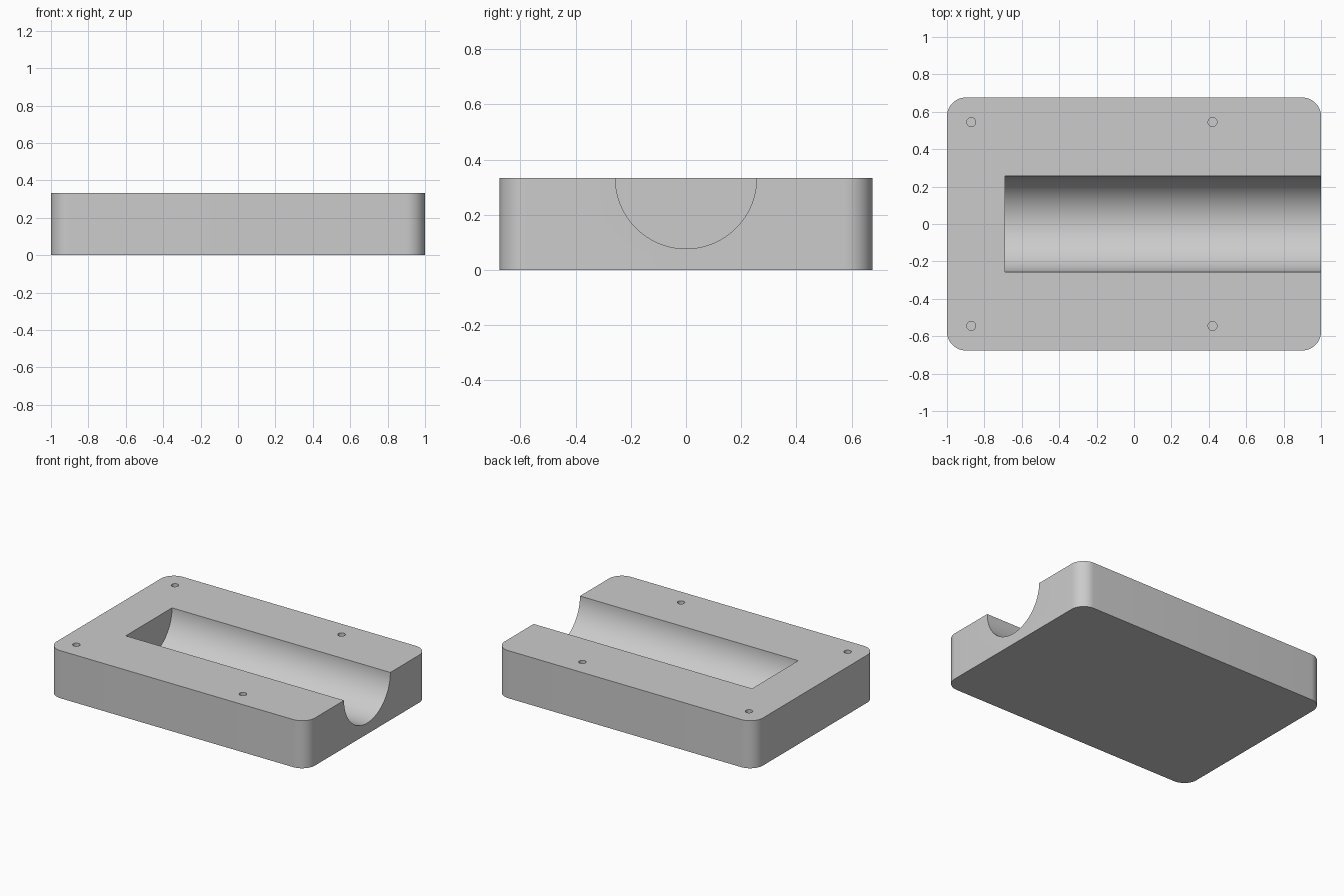
import bpy, bmesh
from math import radians
from mathutils import Matrix, Vector

if "Cube" in bpy.data.objects:
    bpy.data.objects.remove(bpy.data.objects["Cube"], do_unlink=True)

LENGTH, WIDTH, HEIGHT = 2.0, 1.352, 0.333
CORNER = 0.1
CHANNEL_R, CHANNEL_START = 0.256, -0.69
HOLE_R, HOLE_DEPTH = 0.024, 0.2

grey = bpy.data.materials.new("plain grey")
grey.use_nodes = True
colour = (0.6, 0.6, 0.6, 1)
grey.diffuse_color = colour
grey.node_tree.nodes["Principled BSDF"].inputs["Base Color"].default_value = colour


def make_object(name, bm):
    mesh = bpy.data.meshes.new(name)
    bm.to_mesh(mesh)
    bm.free()
    mesh.materials.append(grey)
    obj = bpy.data.objects.new(name, mesh)
    bpy.context.collection.objects.link(obj)
    return obj


def cylinder(name, radius, depth, sides, location, along_x=False):
    bm = bmesh.new()
    turn = Matrix.Rotation(radians(90), 4, "Y") if along_x else Matrix()
    bmesh.ops.create_cone(bm, cap_ends=True, segments=sides, radius1=radius,
                          radius2=radius, depth=depth,
                          matrix=Matrix.Translation(location) @ turn)
    obj = make_object(name, bm)
    obj.hide_render = True
    return obj


# Block with rounded upright corners
bm = bmesh.new()
bmesh.ops.create_cube(bm, size=1)
bmesh.ops.scale(bm, vec=(LENGTH, WIDTH, HEIGHT), verts=bm.verts)
bmesh.ops.translate(bm, vec=(0, 0, HEIGHT / 2), verts=bm.verts)
upright = [e for e in bm.edges
           if abs(e.verts[0].co.z - e.verts[1].co.z) > HEIGHT / 2]
bmesh.ops.bevel(bm, geom=upright, offset=CORNER, segments=12, profile=0.5,
                affect="EDGES")
block = make_object("cradle_block", bm)

# Half-round channel, open at the right-hand end of the block
channel_end = LENGTH / 2 + 0.2
cutters = [cylinder("channel_cutter", CHANNEL_R, channel_end - CHANNEL_START, 96,
                    Vector(((channel_end + CHANNEL_START) / 2, 0, HEIGHT)), True)]

# Four blind screw holes
for x in (-0.87, 0.42):
    for y in (-0.545, 0.545):
        cutters.append(cylinder("screw_hole_cutter", HOLE_R, HOLE_DEPTH * 2, 32,
                                Vector((x, y, HEIGHT))))

# Cut, then remove the cutters
bpy.ops.object.select_all(action="DESELECT")
block.select_set(True)
bpy.context.view_layer.objects.active = block
for cutter in cutters:
    mod = block.modifiers.new("cut", "BOOLEAN")
    mod.operation = "DIFFERENCE"
    mod.solver = "EXACT"
    mod.object = cutter
    bpy.ops.object.modifier_apply(modifier=mod.name)
    bpy.data.objects.remove(cutter, do_unlink=True)

bpy.ops.object.shade_smooth_by_angle(angle=radians(30))
